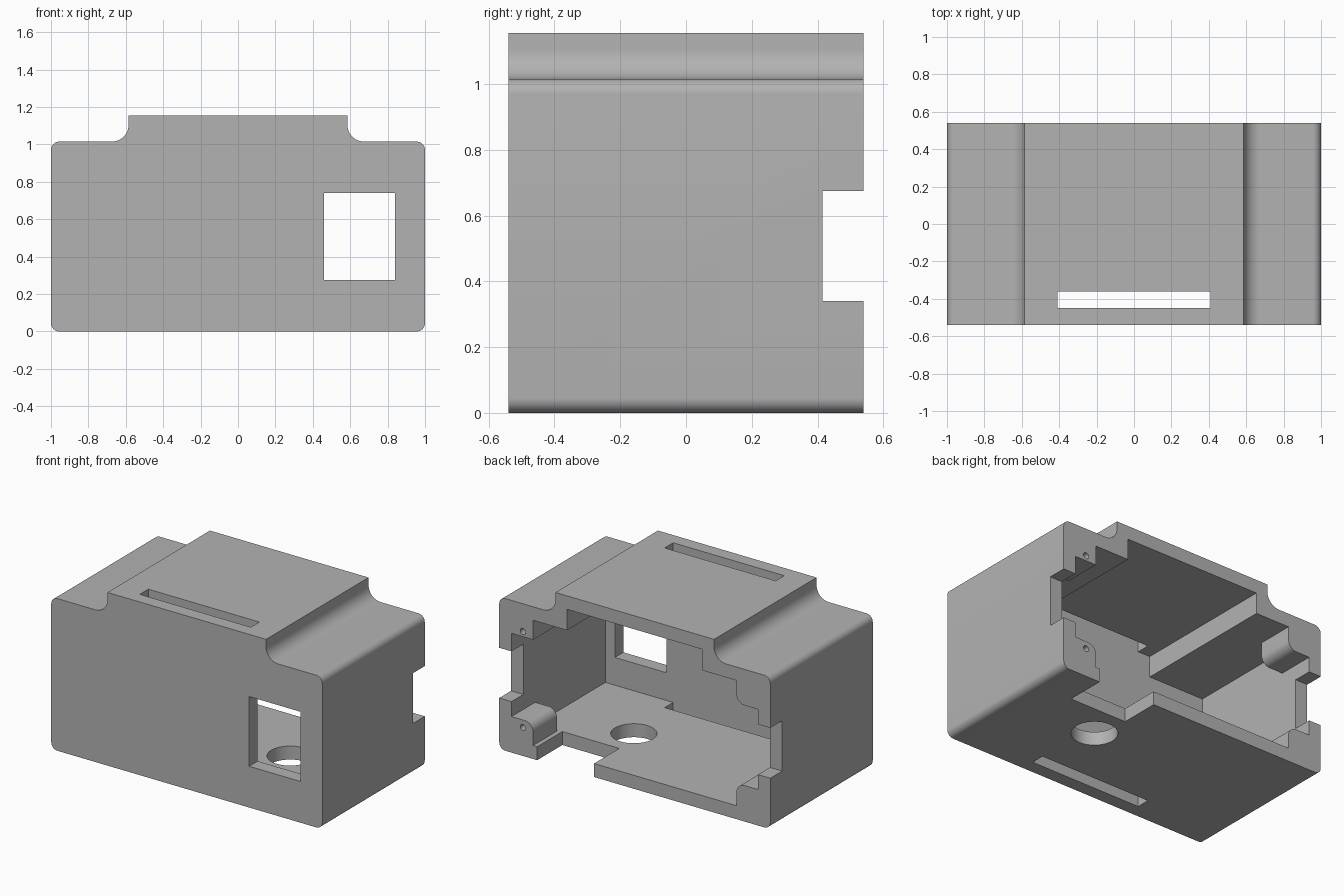
import bpy, math

cube = bpy.data.objects.get("Cube")
if cube:
    bpy.data.objects.remove(cube, do_unlink=True)

grey = bpy.data.materials.new("plain_grey")
grey.use_nodes = True
colour = (0.45, 0.45, 0.45, 1)
grey.diffuse_color = colour
grey.node_tree.nodes["Principled BSDF"].inputs["Base Color"].default_value = colour

HALF_W, HALF_D, SHOULDER, TOP = 1.0, 0.54, 1.015, 1.155
WALL, INNER = 0.09, 0.91


def prism(name, profile, y0, y1):
    """Extrude an x-z profile along y."""
    n = len(profile)
    verts = [(x, y, z) for y in (y0, y1) for x, z in profile]
    faces = [tuple(range(n)), tuple(range(2 * n - 1, n - 1, -1))]
    faces += [(i, i + n, (i + 1) % n + n, (i + 1) % n) for i in range(n)]
    mesh = bpy.data.meshes.new(name)
    mesh.from_pydata(verts, [], faces)
    mesh.materials.append(grey)
    obj = bpy.data.objects.new(name, mesh)
    bpy.context.collection.objects.link(obj)
    return obj


def block(name, x0, x1, y0, y1, z0, z1):
    return prism(name, [(x0, z0), (x1, z0), (x1, z1), (x0, z1)], y0, y1)


def arc(cx, cz, r, start, end, steps=8):
    angles = [math.radians(start + (end - start) * i / steps) for i in range(steps + 1)]
    return [(cx + r * math.cos(a), cz + r * math.sin(a)) for a in angles]


def circle(cx, cz, r, steps=32):
    return arc(cx, cz, r, 0, 360, steps)[:-1]


def mirrored(half):
    return half + [(-x, z) for x, z in reversed(half)]


# Outer body with rounded corners and coved shoulders
corner, cove = 0.045, 0.09
half = arc(HALF_W - corner, corner, corner, -90, 0)
half += arc(HALF_W - corner, SHOULDER - corner, corner, 0, 90)
half += arc(0.585 + cove, SHOULDER + cove, cove, 270, 180, 12) + [(0.585, TOP)]
housing = prism("housing", mirrored(half), -HALF_D, HALF_D)

# Main cavity with raised middle ceiling
ceiling = [(INNER, SHOULDER - WALL), (0.5, SHOULDER - WALL), (0.5, TOP - WALL)]
cavity = prism("cavity_cutter", mirrored([(INNER, WALL)] + ceiling), WALL - HALF_D, 0.29)

# Back mouth, narrowed by a screw boss in each corner
BOSS_X, LOW, HIGH, R = 0.75, 0.24, 0.775, 0.06
lower = [(BOSS_X, WALL)] + arc(BOSS_X + R, LOW - R, R, 180, 90) + [(INNER, LOW)]
rounded_upper = [(INNER, HIGH)] + arc(BOSS_X + R, HIGH + R, R, 270, 180)
square_upper = [(INNER, HIGH + 0.02), (BOSS_X, HIGH + 0.02)]
rim = [(BOSS_X, SHOULDER - WALL)] + ceiling[1:]
left = lower + square_upper + rim
right = [(-x, z) for x, z in reversed(lower + rounded_upper + rim)]
mouth = prism("mouth_cutter", left + right, 0.28, 0.7)

cutters = [
    cavity,
    mouth,
    block("window_cutter", 0.46, 0.84, -0.7, -0.4, 0.275, 0.74),
    block("card_slot_cutter", -0.41, 0.41, -0.45, -0.36, -0.2, 1.3),
    block("side_notch_cutter", -1.2, 1.2, 0.415, 0.7, 0.34, 0.675),
    block("floor_notch_cutter", 0.30, 0.72, 0.275, 0.7, -0.1, 0.15),
]

# Round opening in the floor
floor_hole = prism("floor_hole_cutter", circle(0, 0, 0.14, 48), -0.15, 0.15)
floor_hole.rotation_euler.x = math.pi / 2
floor_hole.location = (0.35, 0.05, 0)
cutters.append(floor_hole)

# Screw holes on the left side
for z in (0.19, 0.83):
    cutters.append(prism("screw_hole_cutter", circle(0.825, z, 0.02, 20), 0.4, 0.7))

for cutter in cutters:
    bpy.context.view_layer.objects.active = cutter
    bpy.ops.object.mode_set(mode="EDIT")
    bpy.ops.mesh.select_all(action="SELECT")
    bpy.ops.mesh.normals_make_consistent(inside=False)
    bpy.ops.object.mode_set(mode="OBJECT")

bpy.ops.object.select_all(action="DESELECT")
housing.select_set(True)
bpy.context.view_layer.objects.active = housing
bpy.ops.object.mode_set(mode="EDIT")
bpy.ops.mesh.select_all(action="SELECT")
bpy.ops.mesh.normals_make_consistent(inside=False)
bpy.ops.object.mode_set(mode="OBJECT")

for cutter in cutters:
    mod = housing.modifiers.new(cutter.name, "BOOLEAN")
    mod.operation, mod.solver, mod.object = "DIFFERENCE", "EXACT", cutter
    bpy.ops.object.modifier_apply(modifier=mod.name)
for cutter in cutters:
    bpy.data.objects.remove(cutter, do_unlink=True)

bpy.ops.object.shade_smooth_by_angle(angle=math.radians(30))
